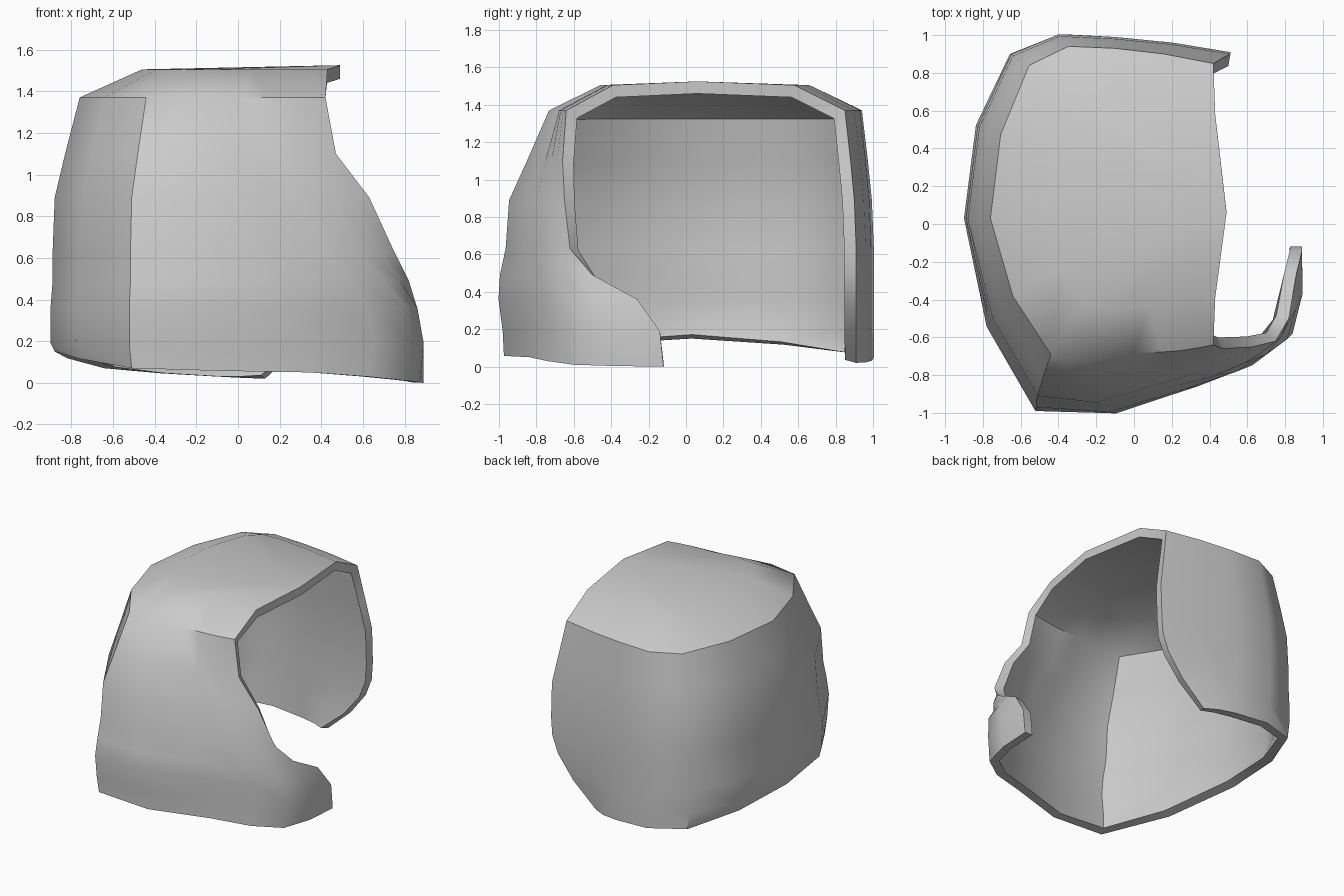
import bpy, bmesh
from mathutils import Vector

if "Cube" in bpy.data.objects:
    bpy.data.objects.remove(bpy.data.objects["Cube"])

# Shell sections, bottom to top:
# height, front-side rim x y, cheek knee x y, front-side y, back x, far-side y, far rim x
SECTIONS = [
    (0.00, .89, -.12, .81, -.60, -.96, -.88, .99, .13),
    (0.19, .89, -.14, .84, -.58, -.97, -.90, .99, .32),
    (0.36, .86, -.26, .81, -.61, -.99, -.90, .99, .45),
    (0.49, .82, -.50, .70, -.69, -.97, -.89, .99, .50),
    (0.63, .75, -.62, .58, -.74, -.93, -.89, .99, .51),
    (0.89, .63, -.65, .45, -.74, -.91, -.88, .98, .51),
    (1.10, .47, -.66, .30, -.72, -.81, -.83, .96, .47),
    (1.37, .42, -.64, .25, -.67, -.69, -.76, .93, .42),
    (1.505, .43, -.39, .25, -.42, -.43, -.46, .66, .43),
]
HEM = [0, .01, .05, .07, .15, .07, .03, .02]   # height of the bottom edge


def outline(rx, ry, kx, ky, side, back, far, fx):
    """U-shaped plan: front-side rim, knee, side, corner, back, corner, side, far rim."""
    cx = .58 * back
    return [(rx, ry), (kx, ky), (kx + .35 * (cx - kx), ky + .65 * (side - ky)),
            (cx, side), (back, .03), (.73 * back, far - .09), (-.1, far), (fx, far - .08)]


def refine(pts):
    """Insert a Catmull-Rom midpoint in every span."""
    p = [2 * pts[0] - pts[1]] + pts + [2 * pts[-1] - pts[-2]]
    out = []
    for k in range(1, len(p) - 2):
        out += [p[k], (9 * (p[k] + p[k + 1]) - p[k - 1] - p[k + 2]) / 16]
    return out + [pts[-1]]


bm = bmesh.new()
rows = []
for i, (z, *plan) in enumerate(SECTIONS):
    line = [Vector((x, y, HEM[j] if i == 0 else z)) for j, (x, y) in enumerate(outline(*plan))]
    rows.append([bm.verts.new(v) for v in refine(line)])

# Walls
for a, b in zip(rows, rows[1:]):
    for j in range(len(a) - 1):
        bm.faces.new((a[j], b[j], b[j + 1], a[j + 1]))

# Crown, fanned from the middle of the brow
brow = bm.verts.new((.49, .06, 1.525))
top = rows[-1]
for j in range(len(top) - 1):
    bm.faces.new((brow, top[j + 1], top[j]))

mesh = bpy.data.meshes.new("helmet_shell")
bm.to_mesh(mesh)
bm.free()
shell = bpy.data.objects.new("helmet_shell", mesh)
bpy.context.collection.objects.link(shell)

# Wall thickness, inward
solid = shell.modifiers.new("thickness", 'SOLIDIFY')
solid.thickness = .065
solid.offset = -1
solid.use_even_offset = True

bpy.context.view_layer.objects.active = shell
shell.select_set(True)
bpy.ops.object.modifier_apply(modifier="thickness")
bpy.ops.object.shade_smooth_by_angle(angle=.75)
